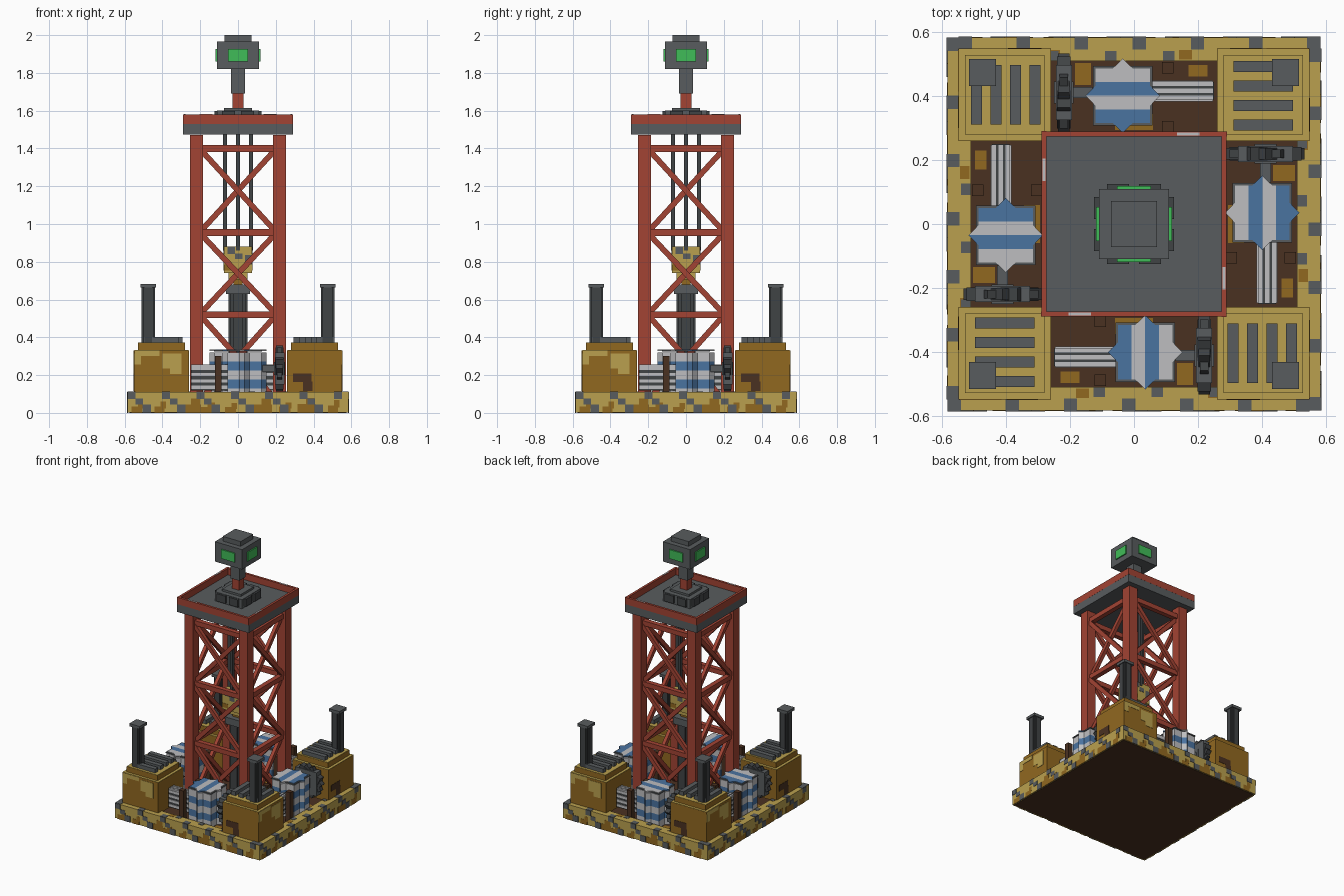
import bpy, bmesh, math, random
from mathutils import Matrix, Vector

if "Cube" in bpy.data.objects:
    bpy.data.objects.remove(bpy.data.objects["Cube"])
random.seed(4)


def material(name, *rgb):
    color = [(c / 255 / 12.92) if c < 11 else ((c / 255 + 0.055) / 1.055) ** 2.4 for c in rgb] + [1]
    mat = bpy.data.materials.new(name)
    mat.use_nodes = True
    mat.diffuse_color = color
    mat.node_tree.nodes["Principled BSDF"].inputs["Base Color"].default_value = color
    return mat


MATS = {
    "yellow": material("worn yellow", 186, 160, 78),
    "ochre": material("ochre rust", 145, 104, 32),
    "grey": material("steel grey", 88, 92, 94),
    "dark": material("dark steel", 64, 67, 69),
    "red": material("tower red", 162, 67, 51),
    "brown": material("floor brown", 74, 49, 33),
    "white": material("pale white", 190, 190, 192),
    "blue": material("band blue", 74, 115, 160),
    "green": material("lamp green", 64, 188, 88),
}


def turn(degrees, axis="Z"):
    return Matrix.Rotation(math.radians(degrees), 4, axis)


def add_box(bm, center, size, slot, rot=Matrix(), world=Matrix()):
    m = world @ Matrix.Translation(center) @ rot @ Matrix.Diagonal((*size, 1))
    verts = bmesh.ops.create_cube(bm, size=1, matrix=m)["verts"]
    for f in {f for v in verts for f in v.link_faces}:
        f.material_index = slot


def finish(name, bm, colors):
    mesh = bpy.data.meshes.new(name)
    bm.to_mesh(mesh)
    bm.free()
    for c in colors:
        mesh.materials.append(MATS[c])
    obj = bpy.data.objects.new(name, mesh)
    bpy.context.scene.collection.objects.link(obj)
    return obj


def build(name, pieces, turns=1):
    """Boxes (color, center, size, optional rotation), repeated around the z axis."""
    colors = list(dict.fromkeys(p[0] for p in pieces))
    bm = bmesh.new()
    for k in range(turns):
        for color, center, size, *rot in pieces:
            add_box(bm, center, size, colors.index(color), rot[0] if rot else Matrix(), turn(90 * k))
    return finish(name, bm, colors)


def column(color, x, y, low, high, width):
    """Ribbed post with a cross-shaped plan."""
    z, h = (low + high) / 2, high - low
    return [(color, (x, y, z), (width, width * 0.55, h)),
            (color, (x, y, z), (width * 0.55, width, h)),
            (color, (x, y, z), (width * 0.8, width * 0.8, h))]


# Base: floor, underside and raised rim
FLOOR, RIM, EDGE = 0.08, 0.11, 0.585
build("base_floor", [("brown", (0, 0, FLOOR / 2), (1.06, 1.06, FLOOR)),
                     ("brown", (0, 0, 0.002), (1.15, 1.15, 0.004))])
build("base_rim", [("yellow", (-0.0375, -0.5475, RIM / 2 + 0.001), (1.095, 0.075, RIM - 0.002))], 4)

# Painted rust patches and stepped hazard blocks on the rim
paint = []
for i in range(9):
    x = -0.52 + 0.125 * i + random.uniform(-0.03, 0.03)
    w, h = random.uniform(0.05, 0.11), random.uniform(0.025, 0.05)
    paint.append(("ochre", (x, -EDGE, h / 2), (w, 0.002, h)))
    paint.append(("ochre", (x + 0.02, -EDGE, h * 1.2), (w / 2, 0.002, h)))
    if i % 3 == 0:
        paint.append(("ochre", (x, -0.53, RIM), (w / 2, 0.03, 0.002)))
for i in range(7):
    x = -0.563 + 0.182 * i
    paint.append(("grey", (x, -EDGE, 0.092), (0.042, 0.005, 0.036)))
    paint.append(("grey", (x, -0.566, RIM), (0.042, 0.038, 0.005)))
    if i < 6:
        paint.append(("grey", (x + 0.04, -EDGE, 0.06), (0.04, 0.005, 0.03)))
        paint.append(("grey", (x + 0.08, -EDGE, 0.022), (0.045, 0.005, 0.044)))
        paint.append(("grey", (x + 0.09, -0.527, RIM), (0.036, 0.03, 0.005)))
build("rim_paint", paint, 4)
build("floor_rust", [("ochre", (-0.2, -0.48, FLOOR), (0.06, 0.035, 0.004)),
                     ("ochre", (0.16, -0.47, FLOOR), (0.05, 0.07, 0.004)),
                     ("ochre", (0.0, -0.32, FLOOR), (0.12, 0.05, 0.004))], 4)

# Corner engine housings with top trim and painted patches
C, FACE = -0.405, -0.55
build("engine_housing", [
    ("ochre", (C, C, 0.215), (0.29, 0.29, 0.23)),
    ("ochre", (C, C, 0.35), (0.25, 0.25, 0.04)),
    ("yellow", (C, C, 0.33), (0.288, 0.288, 0.005)),
    ("yellow", (C, C, 0.37), (0.248, 0.248, 0.005)),
    ("yellow", (-0.35, FACE, 0.275), (0.1, 0.004, 0.08)),
    ("yellow", (-0.33, FACE, 0.235), (0.06, 0.004, 0.06)),
    ("yellow", (-0.48, FACE, 0.315), (0.13, 0.004, 0.03)),
    ("yellow", (-0.53, FACE, 0.285), (0.035, 0.004, 0.06)),
    ("brown", (FACE, -0.34, 0.185), (0.004, 0.1, 0.045)),
    ("brown", (FACE, -0.37, 0.14), (0.004, 0.05, 0.05)),
], 4)
build("housing_slats", [("grey", (C, -0.31 - 0.061 * i, 0.386), (0.185, 0.034, 0.03)) for i in range(4)], 4)
build("exhaust_stack", column("dark", -0.475, -0.475, 0.37, 0.665, 0.072)
      + [("grey", (-0.475, -0.475, 0.673), (0.084, 0.084, 0.02))], 4)

# Lattice tower: legs, cross beams and X braces
BAYS = [(0.08, 0.505), (0.535, 0.94), (0.97, 1.385)]
lattice = [("red", (-0.22, -0.22, 0.775), (0.07, 0.07, 1.39))]
for low, high in BAYS:
    lattice.append(("red", (0, -0.22, high + 0.015), (0.37, 0.035, 0.035)))
    rise = high - low
    slope = math.degrees(math.atan2(rise, 0.38))
    for side, y in ((1, -0.228), (-1, -0.212)):
        lattice.append(("red", (0, y, (low + high) / 2),
                        (math.hypot(rise, 0.38), 0.025, 0.03), turn(slope * side, "Y")))
build("tower_lattice", lattice, 4)

# Top platform with recessed deck
build("platform_deck", [("grey", (0, 0, 1.503), (0.58, 0.58, 0.06))])
build("platform_rim", [("red", (-0.008, -0.282, 1.555), (0.566, 0.017, 0.05)),
                       ("white", (-0.17, -0.282, 1.58), (0.07, 0.009, 0.003))], 4)

# Beacon: pedestal, mast, head and glowing panels
build("beacon_pedestal", [("grey", (0, 0, 1.565), (0.22, 0.22, 0.07)),
                          ("grey", (0, 0, 1.605), (0.15, 0.15, 0.02))])
build("pedestal_vents", [("dark", (s * 0.05, -0.115, 1.57), (0.07, 0.02, 0.055)) for s in (-1, 1)], 4)
build("beacon_mast", [("red", (0, 0, 1.65), (0.056, 0.056, 0.1)),
                      ("grey", (0, 0, 1.755), (0.072, 0.072, 0.13))])
build("beacon_head", [("grey", (0, 0, 1.893), (0.22, 0.22, 0.145)),
                      ("grey", (0, 0, 1.98), (0.145, 0.145, 0.04))])
build("beacon_panel", [("green", (0, -0.114, 1.893), (0.108, 0.009, 0.066))], 4)

# Drill hammer on hanging rods, above the central bore column
build("drill_rods", [("dark", (0, -0.068, 1.17), (0.022, 0.022, 0.62))], 4)
build("drill_hammer", [("yellow", (0, 0, 0.81), (0.15, 0.15, 0.14)),
                       ("yellow", (0, 0, 0.725), (0.1, 0.1, 0.04)),
                       ("ochre", (0, 0, 0.69), (0.05, 0.05, 0.04))])
build("hammer_paint", [("grey", (-0.035, -0.075, 0.86), (0.04, 0.004, 0.035)),
                       ("grey", (0.005, -0.075, 0.83), (0.04, 0.004, 0.03)),
                       ("grey", (0.055, -0.075, 0.81), (0.035, 0.004, 0.05)),
                       ("ochre", (-0.05, -0.075, 0.77), (0.045, 0.004, 0.03))], 4)
build("bore_column", column("dark", 0, 0, FLOOR, 0.63, 0.1)
      + [("grey", (0, 0, 0.655), (0.125, 0.125, 0.05))])

# Banded star-shaped pump drums
PX, PY = 0.035, -0.402
drum = []
for i, color in enumerate(("white", "blue", "white", "blue", "white")):
    for angle, width in ((0, 0.18), (45, 0.165)):
        drum.append((color, (PX, PY, 0.105 + 0.048 * i), (width, width, 0.048), turn(angle)))
drum.append(("grey", (PX, PY, 0.328), (0.186, 0.186, 0.008)))
build("pump_drum", drum, 4)

# Striped drum lids, cut into bands
STRIPE = 0.043
bm = bmesh.new()
for k in range(4):
    lid = bmesh.new()
    world = turn(90 * k)
    for angle, width in ((0, 0.17), (45, 0.165)):
        add_box(lid, (PX, PY, 0.331), (width, width, 0.008), 0, turn(angle), world)
    mid = world @ Vector((PX, PY, 0.331))
    axis = Vector((1, 0, 0)) if k < 2 else Vector((0, 1, 0))
    for step in (-1, 0, 1):
        bmesh.ops.bisect_plane(lid, geom=lid.verts[:] + lid.edges[:] + lid.faces[:],
                               plane_co=mid + axis * step * STRIPE, plane_no=axis)
    for f in lid.faces:
        band = math.floor((f.calc_center_median() - mid).dot(axis) / STRIPE)
        f.material_index = (max(-2, min(1, band)) + k) % 2
    scratch = bpy.data.meshes.new("lid_part")
    lid.to_mesh(scratch)
    lid.free()
    bm.from_mesh(scratch)
    bpy.data.meshes.remove(scratch)
finish("drum_lid", bm, ["blue", "white"])

# Ribbed feed pipe with brown clamp posts
pipe = [("dark", (-0.15, -0.417, 0.185), (0.2, 0.055, 0.135))]
for i in range(4):
    z = 0.135 + 0.034 * i
    pipe.append(("white", (-0.15, -0.417, z), (0.195, 0.066, 0.018)))
for y in (-0.439, -0.417, -0.395):
    pipe.append(("white", (-0.15, y, 0.25), (0.195, 0.014, 0.014)))
build("feed_pipe", pipe, 4)
build("clamp_posts", [("brown", (-0.105, y, 0.19), (0.036, 0.036, 0.22)) for y in (-0.305, -0.49)], 4)

# Toothed drive gear and its shaft
gear = [("dark" if a else "grey", (0.22, -0.412, 0.235), (0.05 - a / 3000, 0.172, 0.172), turn(a, "X"))
        for a in (0, 22.5, 45, 67.5)]
gear.append(("grey", (0.22, -0.412, 0.235), (0.06, 0.07, 0.07)))
gear.append(("grey", (0.17, -0.412, 0.235), (0.08, 0.035, 0.035)))
build("drive_gear", gear, 4)
